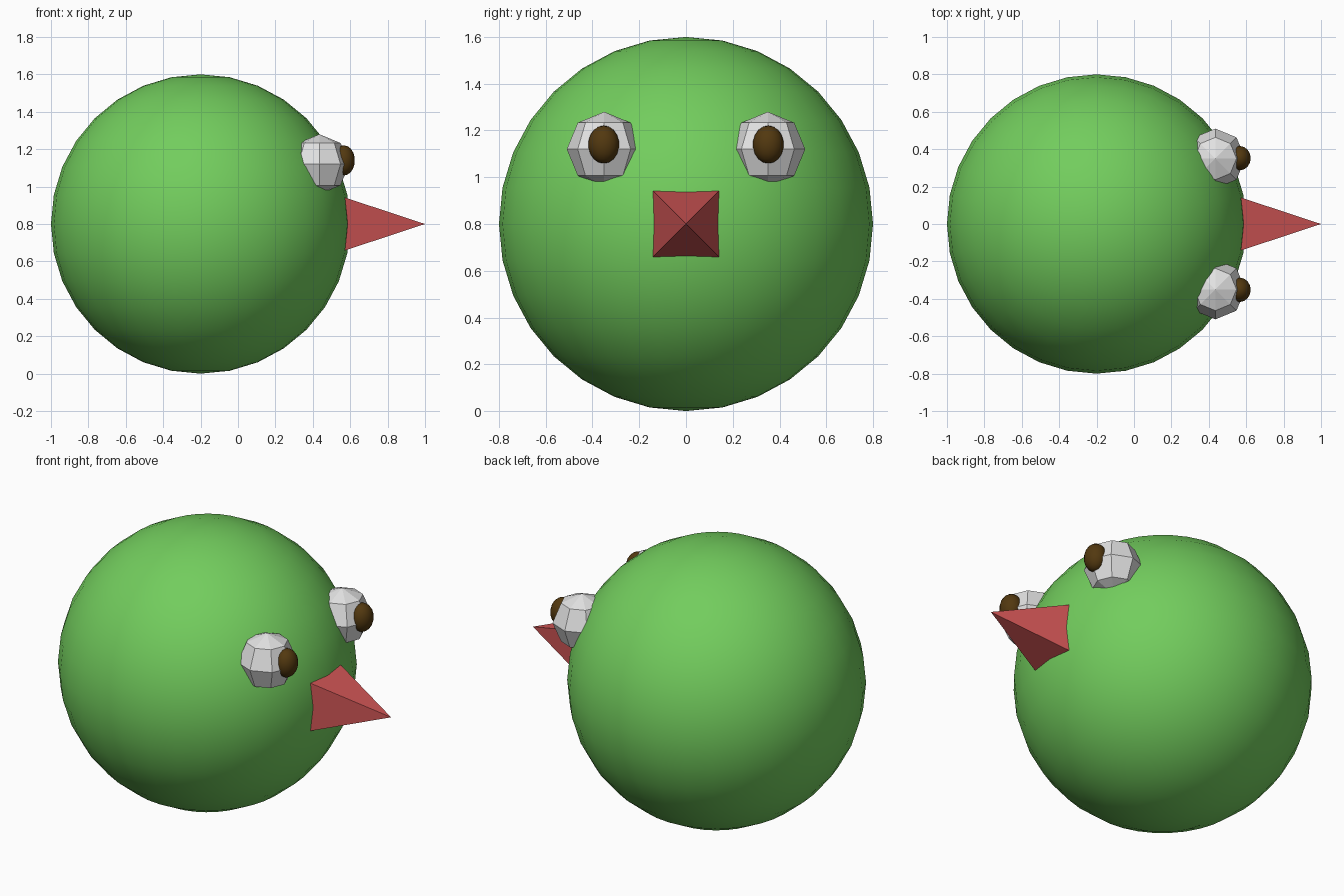
import bpy
import math

if "Cube" in bpy.data.objects:
    bpy.data.objects.remove(bpy.data.objects["Cube"])


def material(name, rgb):
    m = bpy.data.materials.new(name)
    m.diffuse_color = (*rgb, 1.0)
    m.use_nodes = True
    m.node_tree.nodes["Principled BSDF"].inputs["Base Color"].default_value = m.diffuse_color
    return m


GREEN = material("leaf green", (0.17, 0.61, 0.11))
RED = material("beak red", (0.62, 0.09, 0.09))
WHITE = material("eye white", (0.76, 0.76, 0.76))
BROWN = material("dark brown", (0.085, 0.04, 0.005))


def ball(name, loc, size, segments, rings, mat, smooth):
    bpy.ops.mesh.primitive_uv_sphere_add(segments=segments, ring_count=rings,
                                         radius=1, location=loc)
    ob = bpy.context.object
    ob.name = name
    ob.scale = size
    bpy.ops.object.transform_apply(location=False, rotation=False, scale=True)
    ob.data.materials.append(mat)
    if smooth:
        bpy.ops.object.shade_smooth()
    return ob


# Round body
ball("body", (-0.2, 0, 0.8), (0.8, 0.8, 0.8), 32, 16, GREEN, True)

# Four-sided beak pointing along +x, its base sunk into the body
tip, base, slope = 1.0, 0.5, 0.33
half = (tip - base) * slope
bpy.ops.mesh.primitive_cone_add(vertices=4, radius1=half * math.sqrt(2), radius2=0,
                                depth=tip - base, rotation=(0, 0, math.pi / 4))
beak = bpy.context.object
beak.name = "beak"
bpy.ops.object.transform_apply(location=False, rotation=True, scale=False)
beak.rotation_euler = (0, math.pi / 2, 0)
beak.location = ((tip + base) / 2, 0, 0.8)
beak.data.materials.append(RED)

# Faceted eyes with smooth pupils
for side, label in ((-1, "right"), (1, "left")):
    ball(label + "_eye", (0.435, side * 0.35, 1.12), (0.16, 0.16, 0.16), 8, 4, WHITE, False)
    ball(label + "_pupil", (0.565, side * 0.352, 1.14), (0.06, 0.066, 0.081), 16, 9, BROWN, True)
